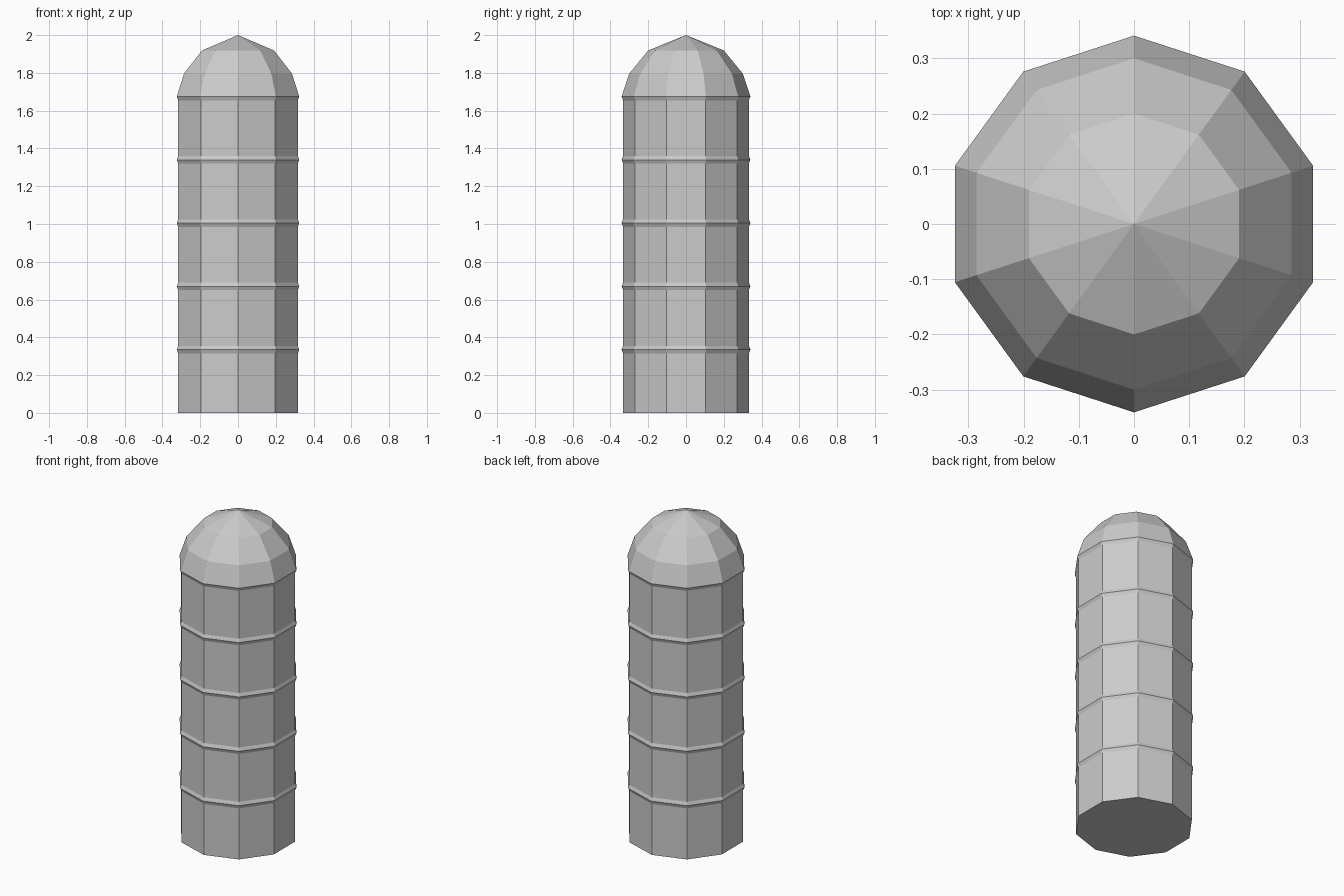
import bpy, bmesh, math

if "Cube" in bpy.data.objects:
    bpy.data.objects.remove(bpy.data.objects["Cube"])

SIDES = 10
BODY_R, BAND_R = 0.333, 0.341
SPACING, HALF_BAND = 0.335, 0.02

# Profile (radius, height): shaft with raised bands, then the faceted dome
profile = [(BODY_R, 0.0)]
for i in range(1, 5):
    z = i * SPACING
    profile += [(BODY_R, z - HALF_BAND), (BAND_R, z), (BODY_R, z + HALF_BAND)]
z = 5 * SPACING
profile += [(BODY_R, z - HALF_BAND), (BAND_R, z), (0.30, 1.797), (0.20, 1.919)]

bm = bmesh.new()


def ring(radius, height):
    angles = [math.pi / 2 + math.tau * k / SIDES for k in range(SIDES)]
    return [bm.verts.new((radius * math.cos(a), radius * math.sin(a), height)) for a in angles]


rings = [ring(r, h) for r, h in profile]

# Side panels
for low, high in zip(rings, rings[1:]):
    for k in range(SIDES):
        n = (k + 1) % SIDES
        bm.faces.new((low[k], low[n], high[n], high[k]))

# Flat base and pointed cap
bm.faces.new(rings[0][::-1])
tip = bm.verts.new((0, 0, 2.0))
for k in range(SIDES):
    bm.faces.new((rings[-1][k], rings[-1][(k + 1) % SIDES], tip))

mesh = bpy.data.meshes.new("banded_silo")
bm.to_mesh(mesh)
bm.free()
bpy.context.collection.objects.link(bpy.data.objects.new("banded_silo", mesh))
